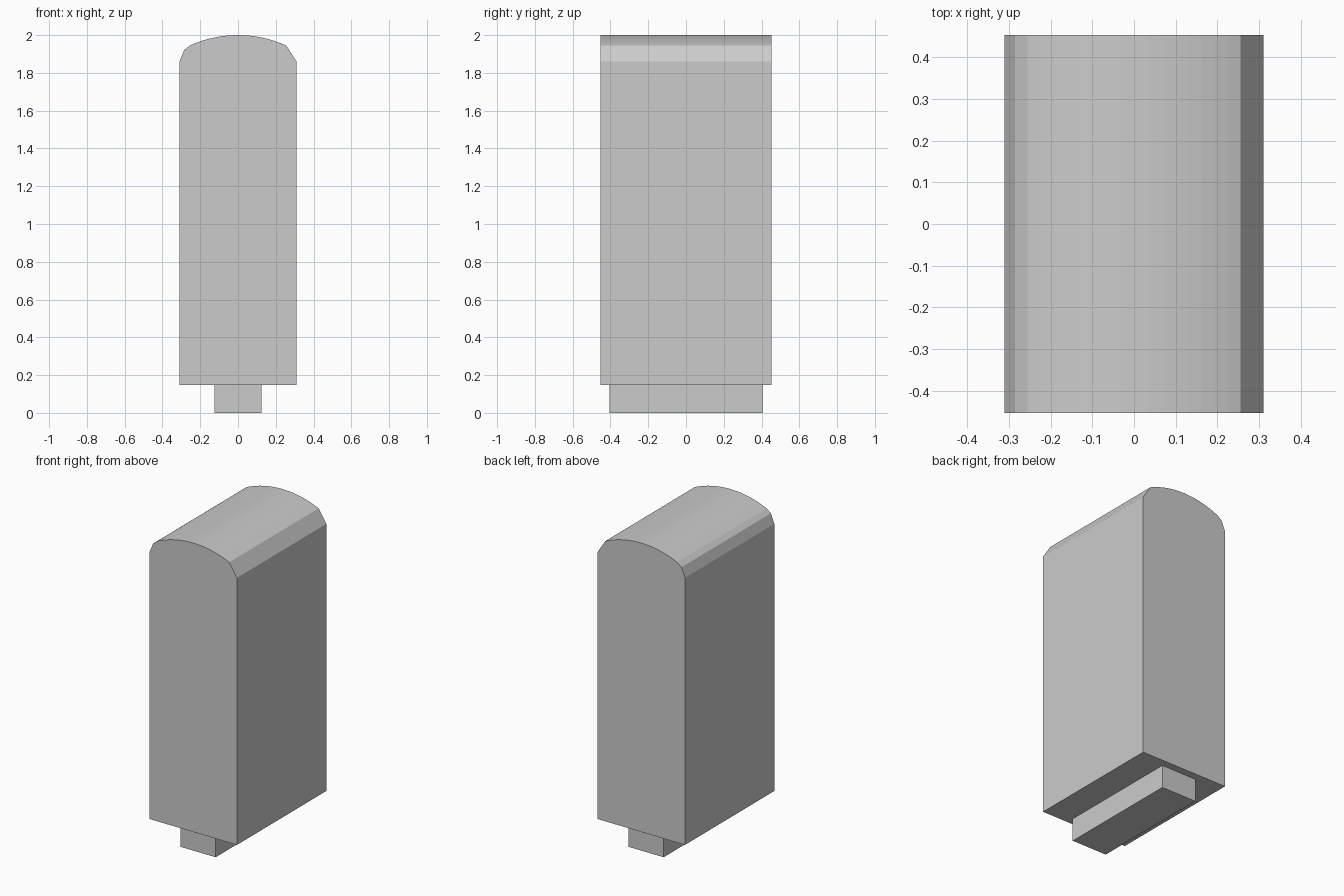
import bpy, bmesh, math

if "Cube" in bpy.data.objects:
    bpy.data.objects.remove(bpy.data.objects["Cube"])


def extrude_profile(name, profile, half_depth):
    """Extrude an x/z outline symmetrically along y."""
    bm = bmesh.new()
    face = bm.faces.new([bm.verts.new((x, -half_depth, z)) for x, z in profile])
    result = bmesh.ops.extrude_face_region(bm, geom=[face])
    moved = [v for v in result["geom"] if isinstance(v, bmesh.types.BMVert)]
    bmesh.ops.translate(bm, verts=moved, vec=(0, 2 * half_depth, 0))
    bmesh.ops.recalc_face_normals(bm, faces=bm.faces)
    mesh = bpy.data.meshes.new(name)
    bm.to_mesh(mesh)
    bm.free()
    obj = bpy.data.objects.new(name, mesh)
    bpy.context.collection.objects.link(obj)
    return obj


# Body: upright slab with a shallow arched top, one wide chamfer on the right
# and a two-step chamfer on the left
radius, half_chord, steps = 0.618, 0.255, 16
limit = math.asin(half_chord / radius)
arc = []
for i in range(steps + 1):
    a = limit - 2 * limit * i / steps
    arc.append((radius * math.sin(a), 2.0 - radius + radius * math.cos(a)))
body = [(-0.31, 0.147), (0.31, 0.147), (0.31, 1.86)] + arc
body += [(-0.285, 1.921), (-0.31, 1.86)]
extrude_profile("body", body, 0.453)

# Foot: narrow plinth block under the body
foot = [(-0.125, 0), (0.125, 0), (0.125, 0.147), (-0.125, 0.147)]
extrude_profile("foot", foot, 0.405)
